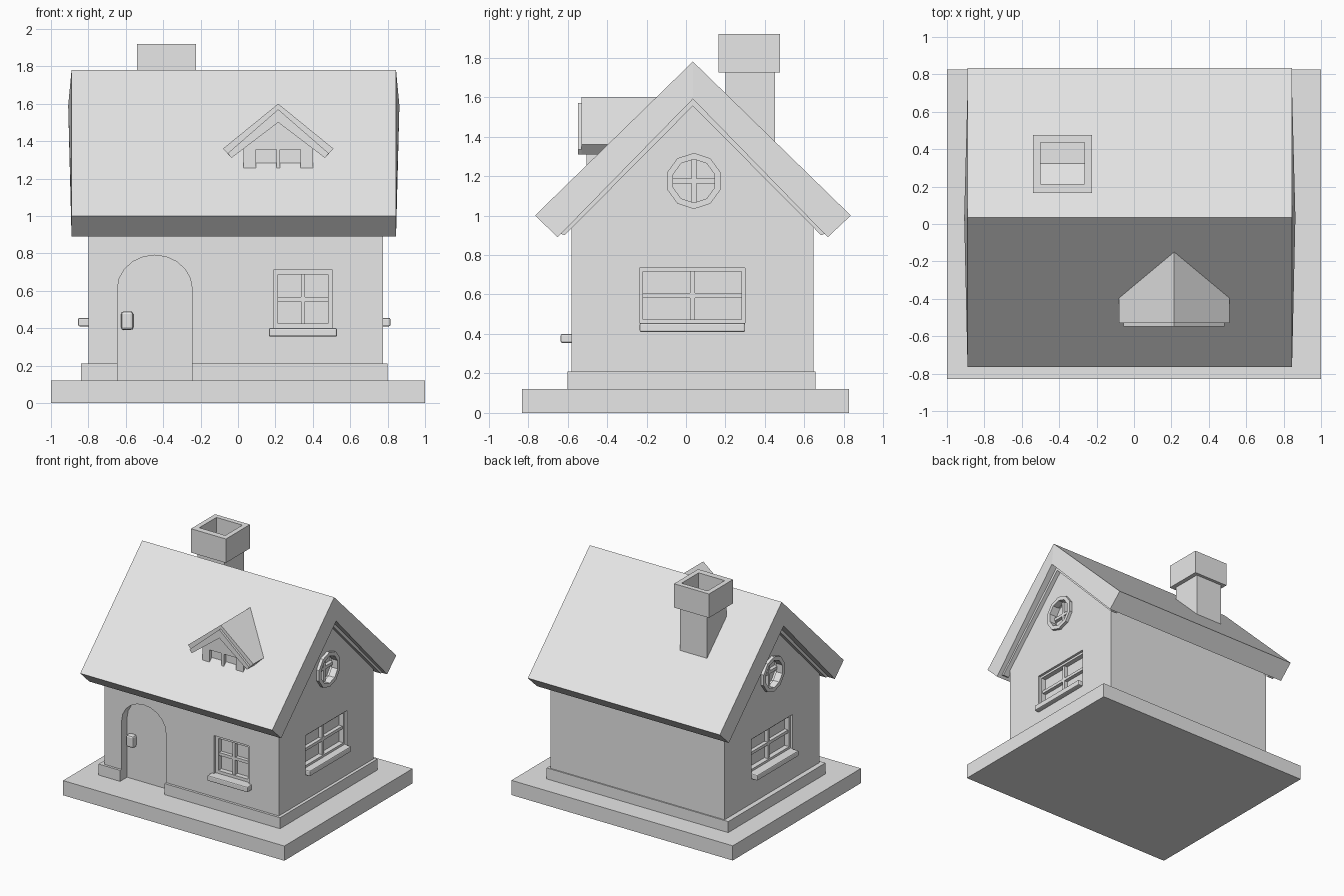
import bpy, bmesh, math

cube = bpy.data.objects.get("Cube")
if cube:
    bpy.data.objects.remove(cube, do_unlink=True)

grey = bpy.data.materials.new("plain_grey")
grey.use_nodes = True
grey.diffuse_color = (0.8, 0.8, 0.8, 1)
grey.node_tree.nodes["Principled BSDF"].inputs["Base Color"].default_value = (0.8, 0.8, 0.8, 1)

WALL = {"front": -0.58, "right": 0.775, "left": -0.80}
MID = 0.035  # y of the roof ridge


def prism(name, pts, axis, a, b, flare=0):
    """Extrude a profile along x (pts are y, z) or y (pts are x, z)."""
    bm = bmesh.new()

    def ring(t):
        return [bm.verts.new((t, u, v) if axis == "x" else (u, t, v)) for u, v in pts]

    r0, r1 = ring(a), ring(b)
    n = len(pts)
    for i in range(n):
        j = (i + 1) % n
        bm.faces.new((r0[i], r0[j], r1[j], r1[i]))
    for r, sign in ((r0, -1), (r1, 1)):
        bm.faces.new(r)
        if flare:  # split the gable end at the peak and push its inner corner out
            bmesh.ops.connect_verts(bm, verts=[r[1], r[4]])
            r[4].co.x += sign * flare
    bmesh.ops.recalc_face_normals(bm, faces=bm.faces)
    mesh = bpy.data.meshes.new(name)
    bm.to_mesh(mesh)
    bm.free()
    mesh.materials.append(grey)
    ob = bpy.data.objects.new(name, mesh)
    bpy.context.scene.collection.objects.link(ob)
    return ob


def box(name, x0, x1, y0, y1, z0, z1):
    return prism(name, [(x0, z0), (x1, z0), (x1, z1), (x0, z1)], "y", y0, y1)


def on_wall(name, side, pts, d0, d1):
    """Extrude a profile on a wall; depths are measured outwards from it."""
    out = 1 if side == "right" else -1
    w = WALL[side]
    return prism(name, pts, "y" if side == "front" else "x", w + out * d0, w + out * d1)


def rect(u0, u1, v0, v1):
    return [(u0, v0), (u1, v0), (u1, v1), (u0, v1)]


def circle(u, v, r, n):
    return [(u + r * math.sin(math.tau * i / n), v + r * math.cos(math.tau * i / n))
            for i in range(n)]


def apply_mod(ob, mod):
    with bpy.context.temp_override(object=ob, active_object=ob, selected_objects=[ob]):
        bpy.ops.object.modifier_apply(modifier=mod.name)


def cut(cutter, *targets):
    for ob in targets:
        mod = ob.modifiers.new("cut", "BOOLEAN")
        mod.operation, mod.solver, mod.object = "DIFFERENCE", "EXACT", cutter
        apply_mod(ob, mod)
    bpy.data.objects.remove(cutter, do_unlink=True)


def bevel(ob, width):
    mod = ob.modifiers.new("bevel", "BEVEL")
    mod.width, mod.segments = width, 2
    apply_mod(ob, mod)


def window(name, side, u0, u1, v0, v1, rim, over):
    """Recessed four-pane window with a sill."""
    cut(on_wall("cutter", side, rect(u0, u1, v0, v1), -0.06, 0.1), walls)
    um, vm, h = (u0 + u1) / 2, (v0 + v1) / 2, 0.012
    bars = {"rim_a": (u0, u0 + rim, v0, v1), "rim_b": (u1 - rim, u1, v0, v1),
            "rim_top": (u0 + rim, u1 - rim, v1 - rim, v1),
            "rim_bottom": (u0 + rim, u1 - rim, v0, v0 + rim),
            "upright": (um - h, um + h, v0 + rim, v1 - rim),
            "crossbar": (u0 + rim, u1 - rim, vm - h, vm + h)}
    for part, r in bars.items():
        top = -0.03 if part in ("upright", "crossbar") else -0.02
        on_wall(f"{name}_{part}", side, rect(*r), -0.062, top)
    sill = on_wall(f"{name}_sill", side, rect(u0 - over, u1 + over, v0 - 0.045, v0), -0.04, 0.055 if side != "right" else 0.04)
    bevel(sill, 0.008)


# Ground slab, plinth and walls
box("ground_slab", -1, 1, -0.83, 0.825, 0, 0.12)
plinth = box("plinth", -0.84, 0.80, -0.60, 0.655, 0.11, 0.21)
walls = prism("walls", [(-0.58, 0.115), (0.645, 0.115), (0.645, 0.95), (MID, 1.58), (-0.58, 0.95)],
              "x", WALL["left"], WALL["right"])

# Main roof and the gable trim below it
prism("main_roof", [(-0.765, 1.0), (MID, 1.78), (0.835, 1.0), (0.718, 0.89), (MID, 1.59), (-0.65, 0.89)],
      "x", -0.89, 0.845, flare=0.018)
for side in ("left", "right"):
    on_wall(f"{side}_gable_trim", side,
            [(-0.64, 0.91), (MID, 1.60), (0.71, 0.91), (0.685, 0.90), (MID, 1.555), (-0.615, 0.90)],
            -0.02, 0.035)

# Arched door set back into the wall
arch = [(-0.645, 0.12), (-0.245, 0.12)]
for i in range(11):
    t = math.pi * i / 10
    arch.append((-0.445 + 0.2 * math.cos(t), 0.61 + 0.18 * math.sin(t)))
cut(prism("cutter", arch, "y", -0.7, -0.49), walls, plinth)
prism("door", arch, "y", -0.51, -0.47)
handle = box("door_handle", -0.625, -0.56, -0.555, -0.50, 0.39, 0.49)
bevel(handle, 0.015)

# Windows
window("front_window", "front", 0.19, 0.505, 0.40, 0.71, 0.024, 0.025)
for side in ("left", "right"):
    window(f"{side}_window", side, -0.235, 0.30, 0.455, 0.735, 0.018, 0)
    # Round gable window
    cut(on_wall("cutter", side, circle(0.04, 1.175, 0.12, 10), -0.05, 0.1), walls)
    ring = on_wall(f"{side}_round_frame", side, circle(0.04, 1.175, 0.142, 10), -0.03, 0.025)
    cut(on_wall("cutter", side, circle(0.04, 1.175, 0.11, 10), -0.1, 0.1), ring)
    on_wall(f"{side}_round_upright", side, rect(0.028, 0.052, 1.06, 1.29), -0.055, -0.02)
    on_wall(f"{side}_round_crossbar", side, rect(-0.075, 0.155, 1.163, 1.187), -0.055, -0.021)

# Dormer
DX = 0.215
prism("dormer_roof", [(DX - 0.295, 1.36), (DX, 1.6), (DX + 0.295, 1.36), (DX + 0.25, 1.31), (DX, 1.5), (DX - 0.25, 1.31)],
      "y", -0.53, -0.1)
prism("dormer_trim", [(DX - 0.27, 1.335), (DX, 1.57), (DX + 0.27, 1.335), (DX + 0.25, 1.31), (DX, 1.5), (DX - 0.25, 1.31)],
      "y", -0.548, -0.525)
dormer = prism("dormer_wall", [(0.03, 1.2), (0.4, 1.2), (0.4, 1.36), (DX, 1.52), (0.03, 1.36)], "y", -0.503, -0.2)
for a, b in ((0.095, 0.205), (0.225, 0.335)):
    cut(box("cutter", a, b, -0.6, -0.475, 1.15, 1.355), dormer)

# Hollow chimney
shaft = box("chimney_shaft", -0.505, -0.26, 0.2, 0.45, 1.3, 1.80)
cap = box("chimney_cap", -0.54, -0.225, 0.165, 0.475, 1.725, 1.92)
cut(box("cutter", -0.50, -0.265, 0.215, 0.435, 1.5, 2.1), shaft, cap)
